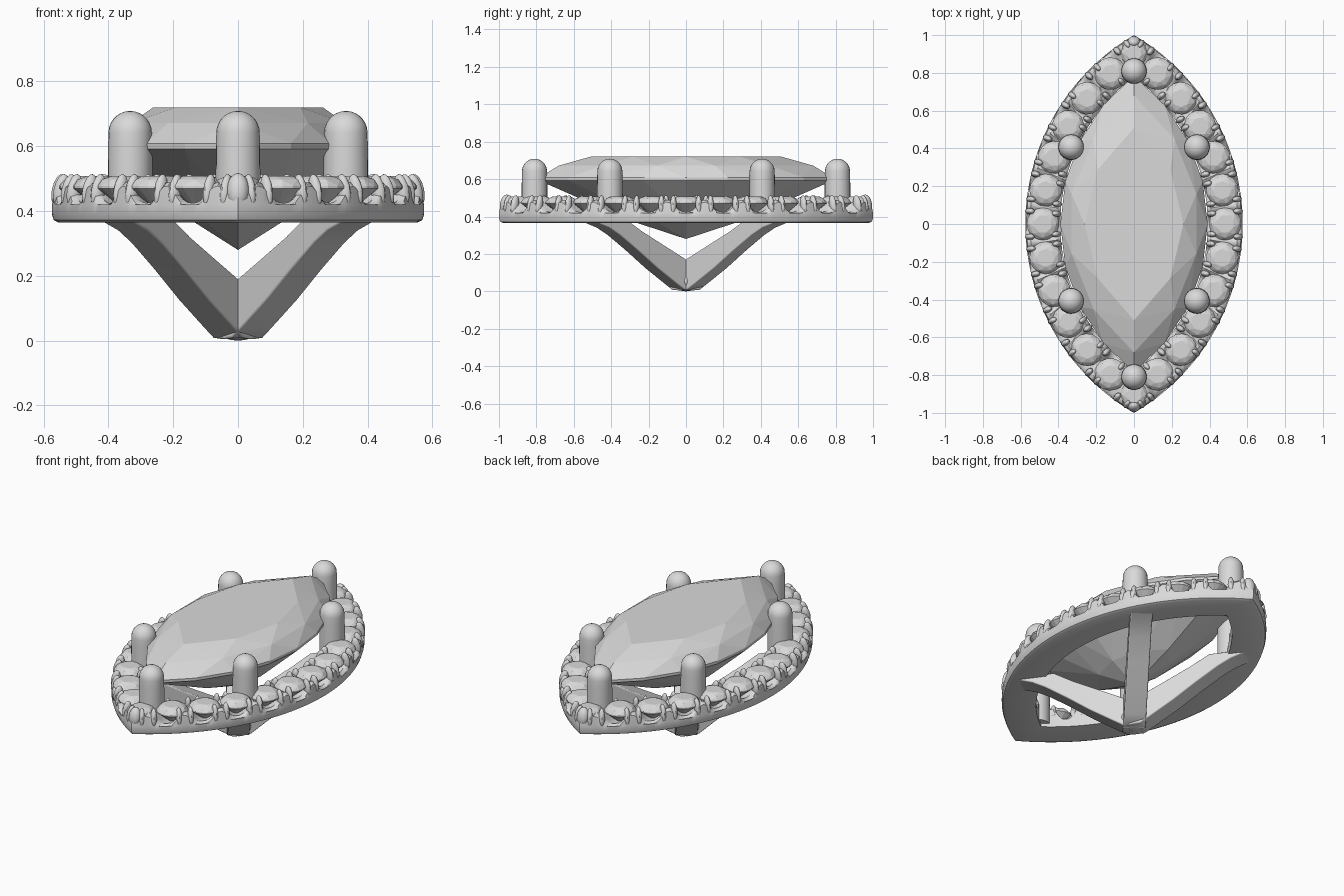
import bpy, bmesh, math
from mathutils import Matrix, Vector

if "Cube" in bpy.data.objects:
    bpy.data.objects.remove(bpy.data.objects["Cube"])

CX, R_OUT, R_IN = 0.582, 1.157, 0.972    # arcs that form the pointed oval
R_MID = (R_OUT + R_IN) / 2
STEP = 0.169                             # angle between small stones

mat = bpy.data.materials.new("light grey")
mat.diffuse_color = (0.7, 0.7, 0.7, 1)
mat.use_nodes = True
mat.node_tree.nodes["Principled BSDF"].inputs["Base Color"].default_value = mat.diffuse_color


def amax(r):
    return math.acos(CX / r)


def arc(r, t, side=1):
    """Point on the pointed oval of radius r, t from -1 (front tip) to 1 (back tip)."""
    a = t * amax(r)
    return side * (r * math.cos(a) - CX), r * math.sin(a)


def finish(name, bm, smooth=True):
    bmesh.ops.recalc_face_normals(bm, faces=bm.faces)
    me = bpy.data.meshes.new(name)
    bm.to_mesh(me)
    bm.free()
    me.materials.append(mat)
    ob = bpy.data.objects.new(name, me)
    bpy.context.collection.objects.link(ob)
    if smooth:
        bpy.ops.object.select_all(action='DESELECT')
        ob.select_set(True)
        bpy.context.view_layer.objects.active = ob
        bpy.ops.object.shade_smooth_by_angle(angle=math.radians(40))
    return ob


def hull(bm, pts):
    vs = [bm.verts.new(p) for p in pts]
    res = bmesh.ops.convex_hull(bm, input=vs)
    bmesh.ops.delete(bm, geom=[v for v in res["geom_interior"] if isinstance(v, bmesh.types.BMVert)], context='VERTS')


# Halo ring: section lofted round the pointed oval, top edge scalloped
bm = bmesh.new()
N = 132
stations = [(-1 + 2 * i / N, 1) for i in range(N + 1)] + [(1 - 2 * i / N, -1) for i in range(1, N)]
loops = []
for t, side in stations:
    u = abs(t) * amax(R_MID) / STEP
    bump = (0.5 - 0.5 * math.cos(2 * math.pi * u)) ** 1.5
    if u > 5.5:
        bump = max(bump, 0.6)
    h = 0.425 + 0.065 * bump
    section = [(R_IN, 0.365), (R_OUT - 0.02, 0.365), (R_OUT - 0.006, 0.372), (R_OUT, 0.39),
               (R_OUT, 0.42), (R_OUT - 0.006, h - 0.012), (R_OUT - 0.025, h),
               (R_MID + 0.04, h - 0.01), (R_MID - 0.04, h - 0.01), (R_IN + 0.02, h), (R_IN, h - 0.015)]
    loops.append([bm.verts.new((*arc(r, t, side), z)) for r, z in section])
for i, a in enumerate(loops):
    b = loops[(i + 1) % len(loops)]
    for j in range(len(a)):
        k = (j + 1) % len(a)
        bm.faces.new((a[j], a[k], b[k], b[j]))
finish("halo_ring", bm)

# Small faceted stones set round the halo
spots = []
for side in (1, -1):
    for i in range(-5, 6):
        spots.append((*arc(R_MID, i * STEP / amax(R_MID), side), 0.086))
spots += [(0, 0.905, 0.072), (0, -0.905, 0.072)]
bm = bmesh.new()
for x, y, r in spots:
    turn = math.atan2(y, x)
    pts = [(x, y, 0.40)]
    for rad, z, n, off in ((0.55, 0.508, 8, 0.5), (0.85, 0.497, 8, 0), (1, 0.478, 16, 0), (1, 0.470, 16, 0)):
        for k in range(n):
            a = turn + 2 * math.pi * (k + off) / n
            pts.append((x + r * rad * math.cos(a), y + r * rad * math.sin(a), z))
    hull(bm, pts)
finish("halo_stones", bm, False)

# Paired claws between the small stones, on both edges of the halo
bm = bmesh.new()


def claw(x, y, lean, size=(0.024, 0.017, 0.052), z=0.463):
    out = Vector((x, y, 0)) if abs(x) < 0.01 else Vector((x + math.copysign(CX, x), y, 0))
    m = (Matrix.Translation((x, y, z)) @ Matrix.Rotation(math.atan2(out.y, out.x), 4, 'Z')
         @ Matrix.Rotation(lean, 4, 'Y') @ Matrix.Diagonal((*size, 1)))
    bmesh.ops.create_uvsphere(bm, u_segments=12, v_segments=8, radius=1, matrix=m)


for side in (1, -1):
    for i in range(-6, 6):
        for d in (-0.027, 0.027):
            t = ((i + 0.5) * STEP + d) / amax(R_MID)
            claw(*arc(R_OUT - 0.022, t, side), -0.2)
            x, y = arc(R_IN + 0.022, t, side)
            if abs(x) > 0.03:
                claw(x, y, 0.2)
for y in (-0.965, 0.965):
    claw(0, y, -0.15, (0.03, 0.035, 0.055))
finish("halo_claws", bm)

# Large pointed-oval stone
bm = bmesh.new()
pts = [(0, 0, 0.28)]


def oval(w, l, n, z):
    """n points per side on a pointed oval of half width w and half length l."""
    r = (w * w + l * l) / (2 * w)
    am = math.asin(l / r)
    for side in (1, -1):
        for i in range(n):
            a = (-1 + 2 * i / n) * am * side
            pts.append((side * (r * math.cos(a) - r + w), r * math.sin(a), z))


oval(0.262, 0.51, 4, 0.72)
oval(0.345, 0.68, 5, 0.672)
oval(0.39, 0.785, 8, 0.608)
oval(0.39, 0.785, 8, 0.592)
oval(0.15, 0.29, 4, 0.375)
hull(bm, pts)
finish("centre_stone", bm, False)

# Round-topped prongs holding the large stone
prong_spots = [(sx * 0.333, sy * 0.407) for sx in (1, -1) for sy in (1, -1)] + [(0, 0.81), (0, -0.81)]
bm = bmesh.new()
profile = [(0.069, 0.385), (0.069, 0.5), (0.068, 0.6), (0.067, 0.642)]
profile += [(0.067 * math.cos(a), 0.642 + 0.067 * math.sin(a)) for a in [math.pi / 2 * k / 7 for k in range(1, 7)]]
for x, y in prong_spots:
    rings = [[bm.verts.new((x + r * math.cos(2 * math.pi * k / 24), y + r * math.sin(2 * math.pi * k / 24), z))
              for k in range(24)] for r, z in profile]
    for a, b in zip(rings, rings[1:]):
        for k in range(24):
            bm.faces.new((a[k], a[(k + 1) % 24], b[(k + 1) % 24], b[k]))
    bm.faces.new(rings[0])
    tip = bm.verts.new((x, y, 0.709))
    for k in range(24):
        bm.faces.new((rings[-1][k], rings[-1][(k + 1) % 24], tip))
finish("prongs", bm)

# Four curved struts that meet at the bottom
side_profile = [(-0.02, 0.004), (0.05, 0.008), (0.10, 0.04), (0.23, 0.125), (0.36, 0.22), (0.48, 0.302),
                (0.55, 0.34), (0.63, 0.367), (0.63, 0.38), (0.43, 0.38), (0.33, 0.32), (0.0, 0.15), (-0.02, 0.14)]
for sx in (1, -1):
    for sy in (1, -1):
        bm = bmesh.new()
        d = Vector((0.59 * sx, 0.807 * sy, 0))
        p = Vector((-d.y, d.x, 0)) * 0.06
        ends = [[bm.verts.new(d * r + p * s + Vector((0, 0, z))) for r, z in side_profile] for s in (-1, 1)]
        bm.faces.new(ends[0])
        bm.faces.new(ends[1][::-1])
        for j in range(len(side_profile)):
            k = (j + 1) % len(side_profile)
            bm.faces.new((ends[0][j], ends[1][j], ends[1][k], ends[0][k]))
        ob = finish("strut", bm)
        bev = ob.modifiers.new("rounded edges", 'BEVEL')
        bev.width, bev.segments, bev.limit_method, bev.angle_limit = 0.018, 3, 'ANGLE', math.radians(50)

# Rounded knob where the struts meet
bm = bmesh.new()
bmesh.ops.create_uvsphere(bm, u_segments=24, v_segments=12, radius=1,
                          matrix=Matrix.Translation((0, 0, 0.055)) @ Matrix.Diagonal((0.082, 0.075, 0.055, 1)))
finish("knob", bm)
